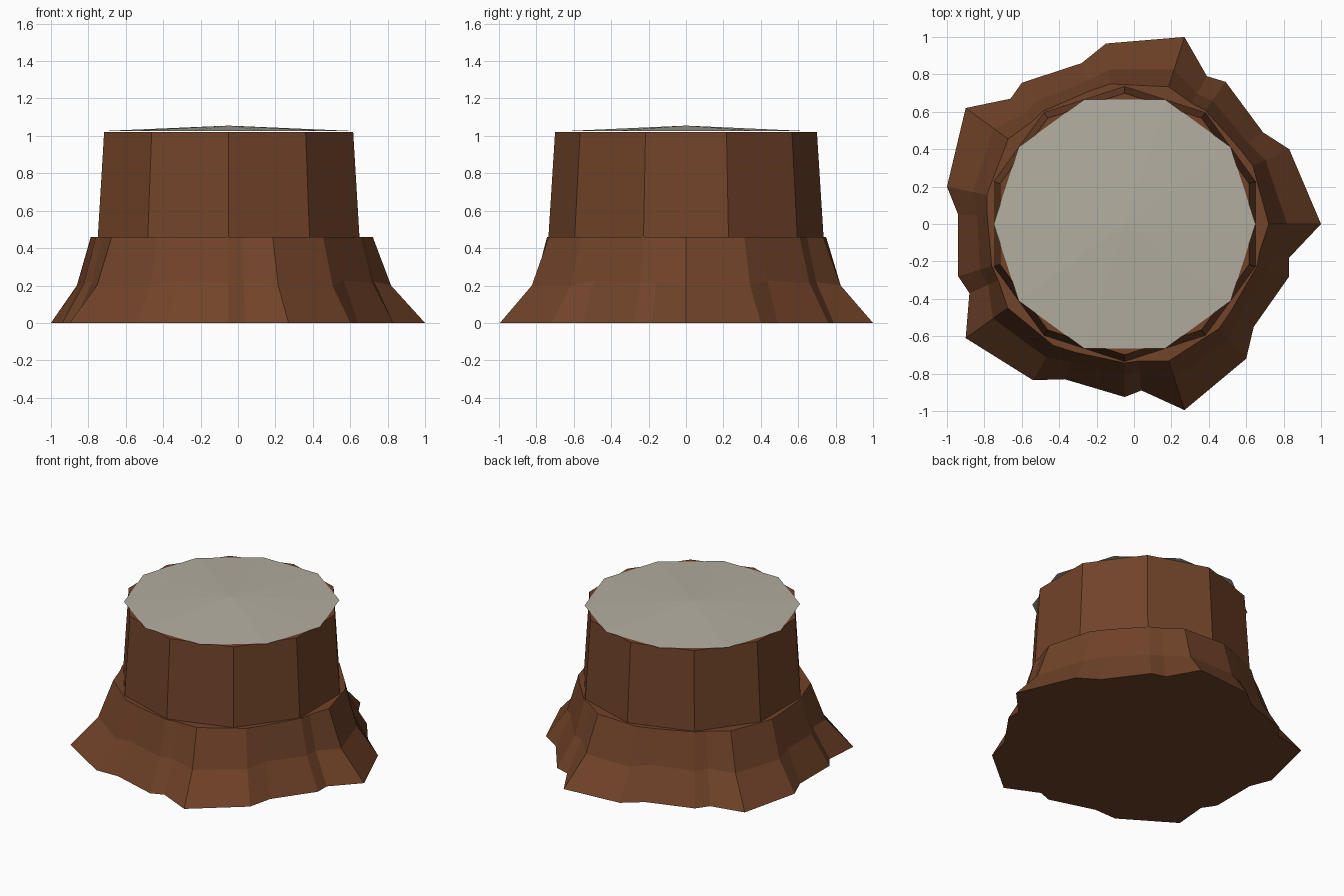
import bpy
import bmesh
from math import atan2, cos, hypot, pi, sin

# Remove the default cube only
default_cube = bpy.data.objects.get("Cube")
if default_cube:
    bpy.data.objects.remove(default_cube, do_unlink=True)

CENTRE_X = -0.05
SIDES = 10


def make_material(name, colour):
    material = bpy.data.materials.new(name)
    material.use_nodes = True
    material.diffuse_color = colour
    shader = material.node_tree.nodes["Principled BSDF"]
    shader.inputs["Base Color"].default_value = colour
    return material


def polar(radius, angle, height):
    return (CENTRE_X + radius * cos(angle), radius * sin(angle), height)


def regular_ring(radius, height, turn=0.0):
    step = 2 * pi / SIDES
    return [polar(radius, turn + step * i, height) for i in range(SIDES)]


def loft(name, rings, material, apex=None):
    """Skin a stack of equal rings, closing the bottom and the top."""
    bm = bmesh.new()
    loops = [[bm.verts.new(point) for point in ring] for ring in rings]
    count = len(loops[0])
    for lower, upper in zip(loops, loops[1:]):
        for i in range(count):
            j = (i + 1) % count
            bm.faces.new((lower[i], lower[j], upper[j], upper[i]))
    bm.faces.new(list(reversed(loops[0])))
    if apex:
        tip = bm.verts.new(apex)
        for i in range(count):
            bm.faces.new((loops[-1][i], loops[-1][(i + 1) % count], tip))
    else:
        bm.faces.new(loops[-1])
    bmesh.ops.recalc_face_normals(bm, faces=bm.faces[:])
    mesh = bpy.data.meshes.new(name)
    bm.to_mesh(mesh)
    bm.free()
    mesh.materials.append(material)
    obj = bpy.data.objects.new(name, mesh)
    bpy.context.collection.objects.link(obj)
    return obj


bark = make_material("brown bark", (0.165, 0.056, 0.022, 1))
cut_wood = make_material("pale cut wood", (0.45, 0.42, 0.35, 1))

# Root flare: irregular footprint drawn in towards the trunk
footprint = [
    (1, 0), (.83, .4), (.69, .49), (.49, .76), (.39, .79), (.27, 1),
    (-.15, .965), (-.28, .86), (-.6, .755), (-.66, .67), (-.9, .62),
    (-1, .2), (-.94, .05), (-.94, -.28), (-.88, -.37), (-.9, -.61),
    (-.54, -.835), (-.37, -.83), (-.05, -.925), (.04, -.89), (.27, -.995),
    (.6, -.72), (.64, -.55), (.83, -.28), (.83, -.18),
]
ground_ring, bend_ring, collar_ring = [], [], []
for x, y in footprint:
    angle = atan2(y, x - CENTRE_X)
    reach = hypot(x - CENTRE_X, y)
    collar = 0.72 + 0.22 * (reach - 0.82)
    bend = collar + 0.35 * (reach - collar)
    # Hollows between the roots bend a little higher than the ridges
    bend_height = 0.2 + 0.3 * max(0, 0.97 - reach)
    ground_ring.append((x, y, 0))
    bend_ring.append(polar(bend, angle, bend_height))
    collar_ring.append(polar(collar, angle, 0.46))
loft("root_flare", [ground_ring, bend_ring, collar_ring], bark)

# Trunk: tapered ten-sided prism
half_step = pi / SIDES
loft("trunk", [regular_ring(0.738, 0.42, half_step),
               regular_ring(0.7, 1.022, half_step)], bark)

# Cut top: shallow cone turned half a side against the trunk
loft("cut_top", [regular_ring(0.7, 1.025)], cut_wood,
     apex=(CENTRE_X, 0, 1.055))
